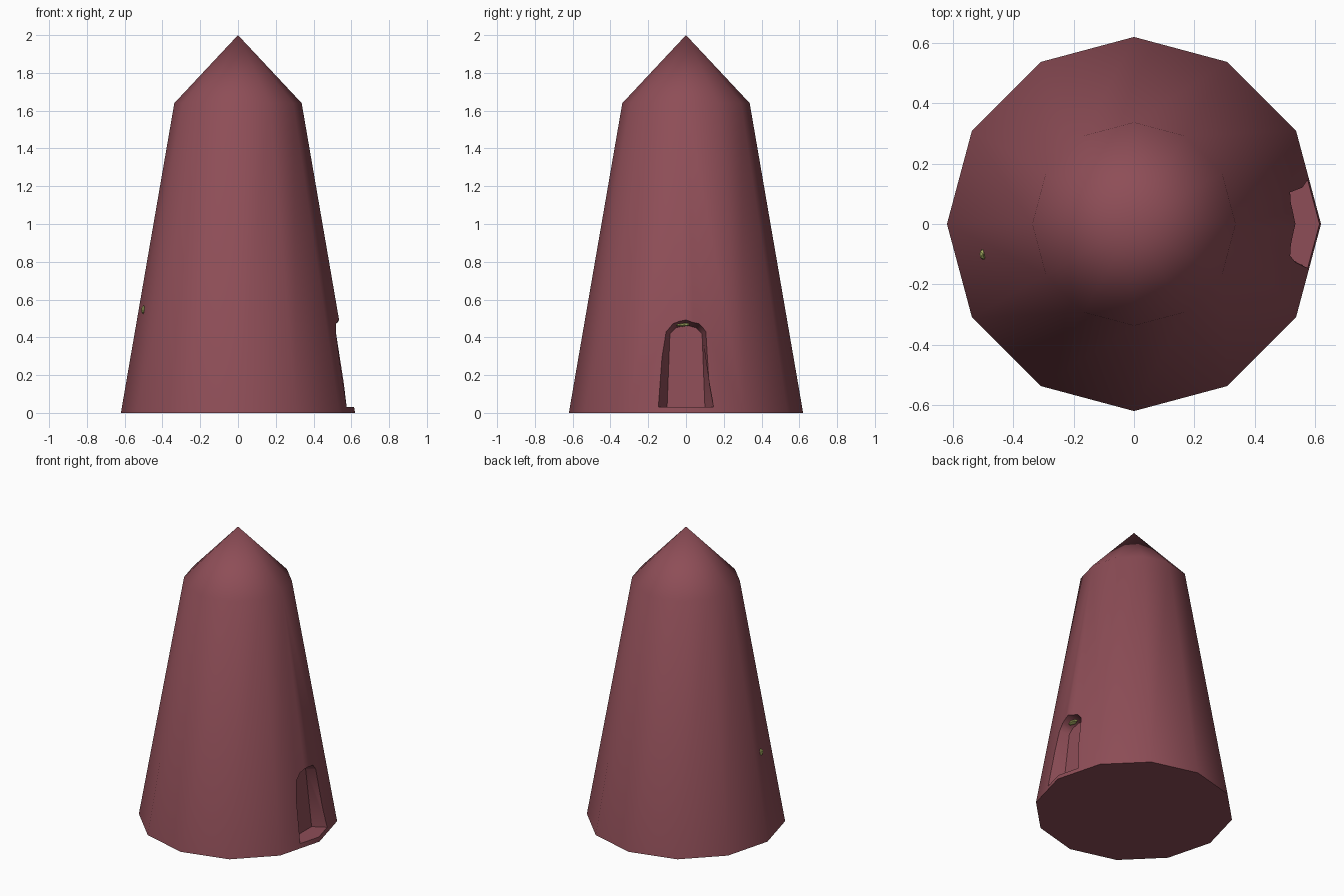
import bpy, bmesh, math
from mathutils import Vector

if "Cube" in bpy.data.objects:
    bpy.data.objects.remove(bpy.data.objects["Cube"])


def material(name, rgb):
    m = bpy.data.materials.new(name)
    m.diffuse_color = (*rgb, 1)
    m.use_nodes = True
    m.node_tree.nodes["Principled BSDF"].inputs["Base Color"].default_value = m.diffuse_color
    return m


def make_object(name, bm, mat=None):
    bmesh.ops.recalc_face_normals(bm, faces=bm.faces[:])
    me = bpy.data.meshes.new(name)
    bm.to_mesh(me)
    bm.free()
    ob = bpy.data.objects.new(name, me)
    bpy.context.collection.objects.link(ob)
    if mat:
        me.materials.append(mat)
    return ob


red = material("dusty_red", (0.27, 0.075, 0.095))
green = material("olive_green", (0.40, 0.43, 0.13))

# Twelve-sided tapered tower with pointed roof
bm = bmesh.new()
N = 12
rings = []
for r, z in ((0.62, 0.0), (0.337, 1.64)):
    rings.append([bm.verts.new((r * math.cos(math.tau * i / N),
                                r * math.sin(math.tau * i / N), z)) for i in range(N)])
tip = bm.verts.new((0, 0, 2.0))
bm.faces.new(rings[0])
for i in range(N):
    j = (i + 1) % N
    bm.faces.new((rings[0][i], rings[0][j], rings[1][j], rings[1][i]))
    bm.faces.new((rings[1][i], rings[1][j], tip))
tower = make_object("tower", bm, red)

# Splayed arched cutter for the doorway: half outlines at back wall and at outer surface
back = [(0.490, 0.10, 0.03), (0.455, 0.085, 0.42), (0.452, 0.055, 0.45), (0.45, 0, 0.465)]
front = [(0.573, 0.145, 0.03), (0.517, 0.105, 0.43), (0.520, 0.070, 0.472), (0.535, 0, 0.492)]
outer = []
for b, f in zip(back, front):
    b, f = Vector(b), Vector(f)
    outer.append(b + (f - b) * ((0.70 - b.x) / (f.x - b.x)))
bm = bmesh.new()
loops = []
for half in (back, outer):
    pts = [tuple(p) for p in half]
    pts += [(x, -y, z) for x, y, z in reversed(pts[:-1])]
    loops.append([bm.verts.new(p) for p in pts])
bm.faces.new(loops[0])
bm.faces.new(loops[1])
n = len(loops[0])
for i in range(n):
    j = (i + 1) % n
    bm.faces.new((loops[0][i], loops[0][j], loops[1][j], loops[1][i]))
cutter = make_object("door_cutter", bm)
cutter.hide_render = True

mod = tower.modifiers.new("doorway", 'BOOLEAN')
mod.operation = 'DIFFERENCE'
mod.solver = 'EXACT'
mod.object = cutter
bpy.context.view_layer.objects.active = tower
tower.select_set(True)
bpy.ops.object.modifier_apply(modifier=mod.name)
bpy.data.objects.remove(cutter)
bpy.ops.object.shade_smooth_by_angle(angle=math.radians(40))


# Small green tips poking through the wall and under the arch
def leaf(name, loc, size):
    bm = bmesh.new()
    bmesh.ops.create_icosphere(bm, subdivisions=1, radius=1)
    bmesh.ops.scale(bm, vec=size, verts=bm.verts[:])
    bmesh.ops.translate(bm, vec=loc, verts=bm.verts[:])
    make_object(name, bm, green)


leaf("leaf_wall", (-0.50, -0.10, 0.545), (0.013, 0.02, 0.025))
leaf("leaf_door", (0.48, -0.02, 0.468), (0.02, 0.045, 0.012))
